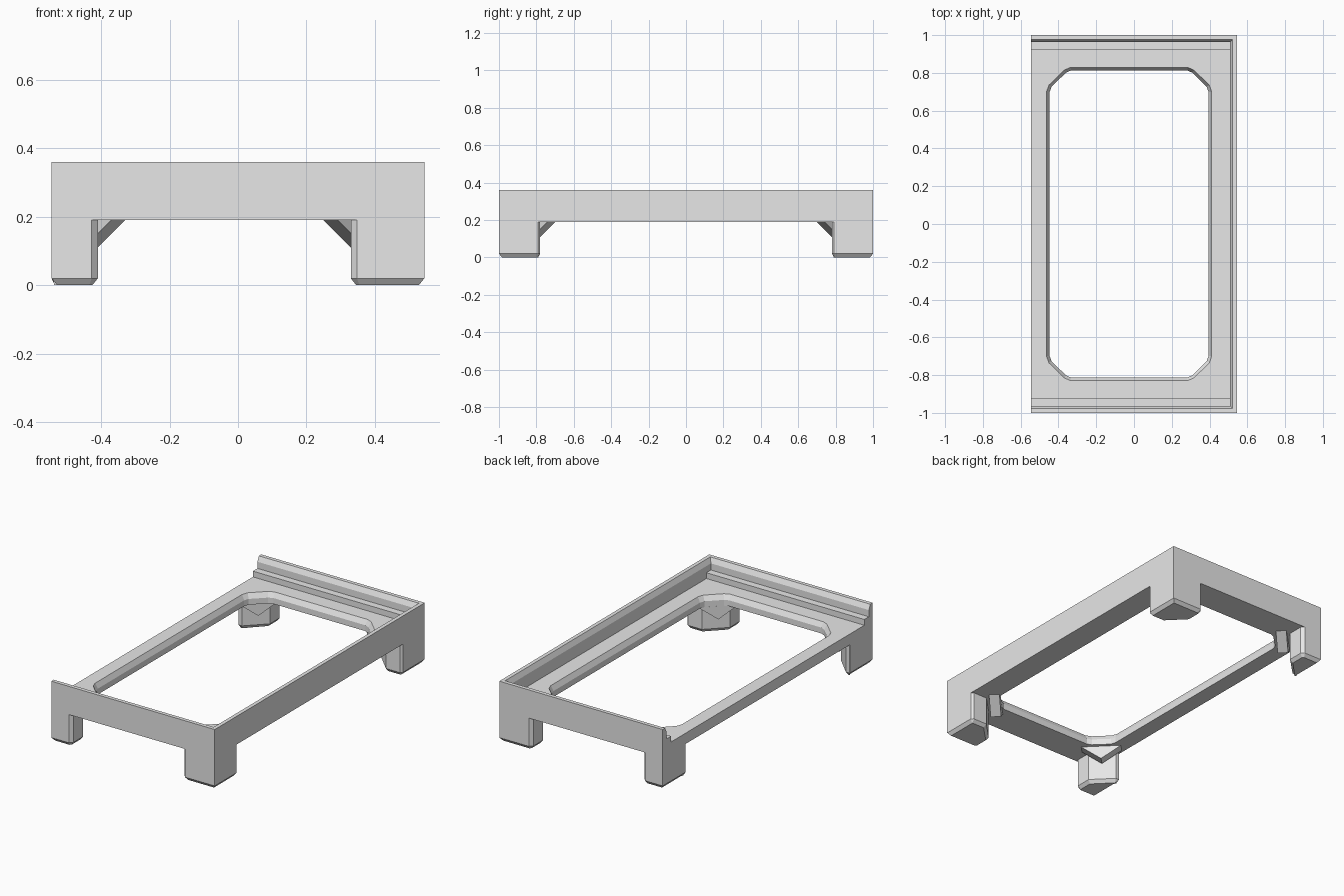
import bpy
import bmesh
from mathutils import Vector

cube = bpy.data.objects.get("Cube")
if cube:
    bpy.data.objects.remove(cube, do_unlink=True)

grey = bpy.data.materials.new("light grey")
grey.use_nodes = True
GREY = (0.8, 0.8, 0.8, 1)
grey.diffuse_color = GREY
grey.node_tree.nodes["Principled BSDF"].inputs["Base Color"].default_value = GREY

W, L = 0.545, 1.0             # half width, half length
UNDER, DECK, TOP = 0.19, 0.255, 0.36
LIP = 0.037                   # thickness of the rim wall


def finish(name, bm):
    bmesh.ops.recalc_face_normals(bm, faces=bm.faces)
    mesh = bpy.data.meshes.new(name)
    bm.to_mesh(mesh)
    bm.free()
    mesh.materials.append(grey)
    obj = bpy.data.objects.new(name, mesh)
    bpy.context.collection.objects.link(obj)
    return obj


def ring(bm, pts, z):
    return [bm.verts.new((x, y, z)) for x, y in pts]


def skin(bm, a, b, closed=True):
    n = len(a)
    for i in range(n if closed else n - 1):
        j = (i + 1) % n
        bm.faces.new((a[i], a[j], b[j], b[i]))


def loft(name, layers):
    """Solid through matching outlines, given as (points, z) layers."""
    bm = bmesh.new()
    rings = [ring(bm, pts, z) for pts, z in layers]
    for a, b in zip(rings, rings[1:]):
        skin(bm, a, b)
    bm.faces.new(rings[0])
    bm.faces.new(rings[-1])
    return finish(name, bm)


def inset(pts, d):
    """Shrink a convex anticlockwise outline by d."""
    result = []
    for i, p in enumerate(pts):
        p, before, after = Vector(p), Vector(pts[i - 1]), Vector(pts[(i + 1) % len(pts)])
        u, v = (p - before).normalized(), (after - p).normalized()
        n, m = Vector((-u.y, u.x)), Vector((-v.y, v.x))
        result.append(tuple(p + (n + m) * d / (1 + n.dot(m))))
    return result


def rect(x0, x1, y0, y1):
    return [(x0, y0), (x1, y0), (x1, y1), (x0, y1)]


# Deck with a chamfered, corner-cut opening
quarter = [(0.437, 0.70), (0.425, 0.735), (0.343, 0.815), (0.31, 0.829)]
hole = []
for sx, sy in ((1, 1), (-1, 1), (-1, -1), (1, -1)):
    corner = [(sx * x - 0.026, sy * y) for x, y in quarter]
    hole += corner if sx * sy > 0 else corner[::-1]
throat = inset(hole, 0.016)
slab = rect(-W, W - LIP, LIP - L, L - LIP)

bm = bmesh.new()
outer_top, outer_low = ring(bm, slab, DECK), ring(bm, slab, UNDER)
hole_top, hole_mid, hole_low = ring(bm, hole, DECK), ring(bm, throat, 0.225), ring(bm, throat, UNDER)
skin(bm, outer_top, outer_low)
skin(bm, hole_top, hole_mid)
skin(bm, hole_mid, hole_low)
for outer, inner in ((outer_top, hole_top), (outer_low, hole_low)):
    edges = [bm.edges.get((r[i - 1], r[i])) for r in (outer, inner) for i in range(len(r))]
    bmesh.ops.triangle_fill(bm, edges=edges, use_beauty=True)
finish("deck", bm)

# Mitred rim wall on three sides, with a sloped inner top edge
profile = [(0, UNDER), (0, TOP), (0.023, TOP), (LIP, 0.33), (LIP, UNDER)]
bm = bmesh.new()
stations = [[], [], [], []]
for d, z in profile:
    path = [(-W, L - d), (W - d, L - d), (W - d, d - L), (-W, d - L)]
    for station, (x, y) in zip(stations, path):
        station.append(bm.verts.new((x, y, z)))
for a, b in zip(stations, stations[1:]):
    skin(bm, a, b)
bm.faces.new(stations[0])
bm.faces.new(stations[-1])
finish("rim_wall", bm)

# Low step along each end of the deck
for name, y0, y1 in (("back_step", 0.92, L - LIP), ("front_step", LIP - L, -0.92)):
    step = rect(-W, W - LIP, y0, y1)
    loft(name, [(step, DECK - 0.01), (step, 0.29)])


def leg_and_brace(label, sx, sy):
    centre = -0.04
    edge = W - sx * centre    # outer face measured from the leg centre line

    def place(pts):
        pts = [(sx * x + centre, sy * y) for x, y in pts]
        return pts if sx * sy > 0 else pts[::-1]

    # Corner leg: bevelled outer edges, diagonal inner face, chamfered foot
    near_x, near_y, bevel, cut = 0.37 - 0.0, 0.78, 0.018, 0.11
    side_bevel = 0.012 if sx > 0 else 0.002
    plan = place([
        (edge, near_y + side_bevel), (edge, L), (near_x + bevel, L),
        (near_x, L - bevel), (near_x, near_y + cut),
        (min(near_x + cut, edge - 0.025), near_y), (edge - side_bevel, near_y)])
    loft(label + "_leg", [(inset(plan, 0.016), 0), (plan, 0.02), (plan, UNDER)])

    # Diagonal brace: a downward-pointing wedge across the inner corner
    bm = bmesh.new()
    sides = []
    for depth in (0, 0.042):
        side = []
        for along, z in ((-0.08, UNDER), (0, 0.11), (0.08, UNDER)):
            x = min(0.37 + along + depth, edge - 0.003)
            y = 0.78 - along + depth
            side.append(bm.verts.new((sx * x + centre, sy * y, z)))
        sides.append(side)
        bm.faces.new(side)
    skin(bm, *sides)
    finish(label + "_brace", bm)


for label, sx, sy in (("front_left", 1, -1), ("front_right", -1, -1),
                      ("back_left", 1, 1), ("back_right", -1, 1)):
    leg_and_brace(label, sx, sy)
